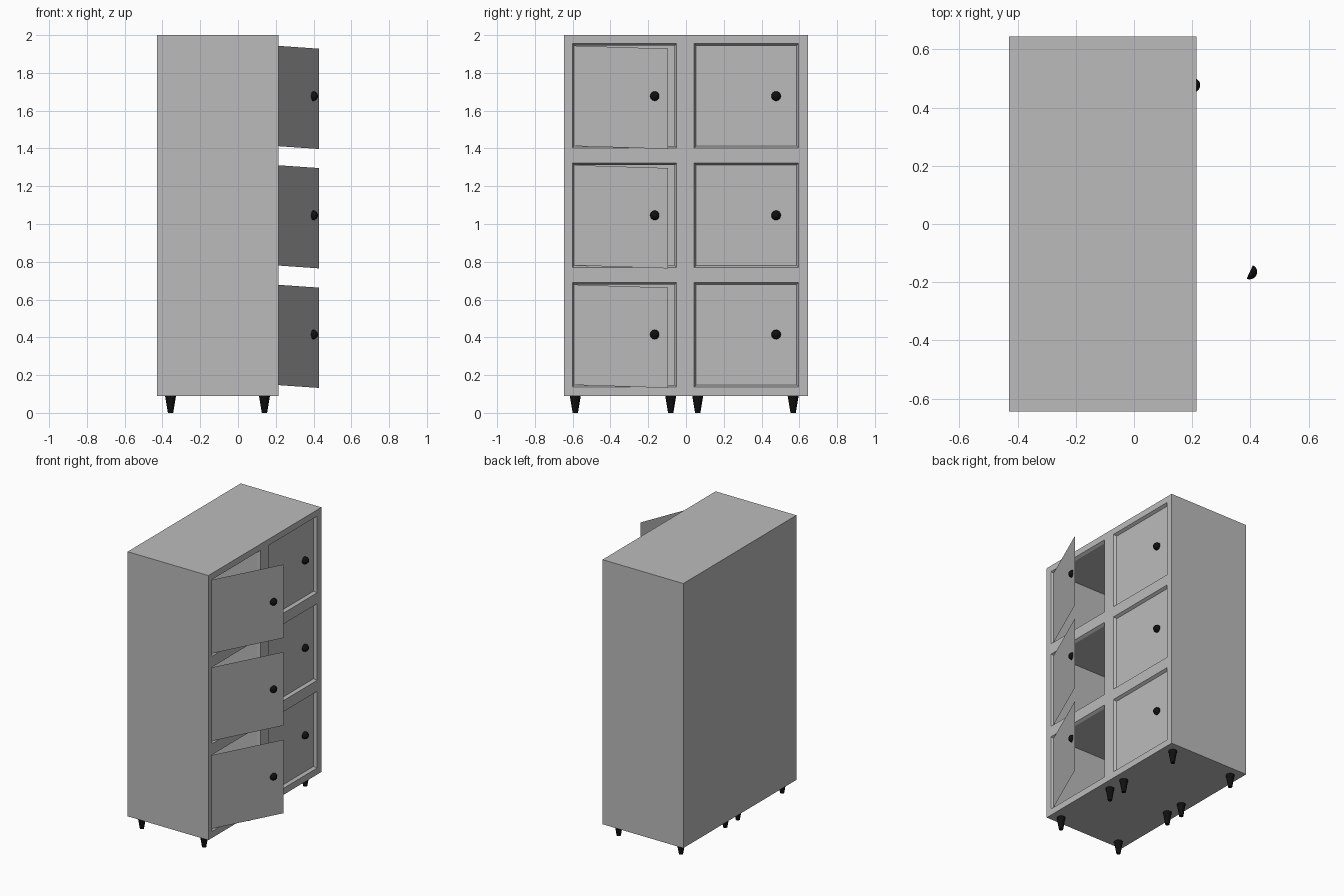
import bpy, bmesh, math
from mathutils import Matrix, Vector

if "Cube" in bpy.data.objects:
    bpy.data.objects.remove(bpy.data.objects["Cube"])


def material(name, value):
    m = bpy.data.materials.new(name)
    m.diffuse_color = (value, value, value, 1)
    m.use_nodes = True
    m.node_tree.nodes["Principled BSDF"].inputs["Base Color"].default_value = m.diffuse_color
    return m


GREY = material("grey_paint", 0.5)
BLACK = material("black_metal", 0.005)

BACK, FRONT, RECESS = -0.43, 0.215, 0.195
WIDTH = 0.645
ROWS = [(0.137, 0.69), (0.77, 1.323), (1.402, 1.955)]
KNOB_Z = [0.415, 1.046, 1.677]
LIP = 0.011


def add(name, bm, mat, smooth=False):
    me = bpy.data.meshes.new(name)
    bm.to_mesh(me)
    bm.free()
    me.materials.append(mat)
    ob = bpy.data.objects.new(name, me)
    bpy.context.collection.objects.link(ob)
    if smooth:
        bpy.ops.object.select_all(action='DESELECT')
        ob.select_set(True)
        bpy.context.view_layer.objects.active = ob
        bpy.ops.object.shade_smooth_by_angle(angle=math.radians(40))
    return ob


def cabinet(name, y0):
    """Locker body with three chamfered openings and hollow compartments."""
    bm = bmesh.new()
    ys = [y0, y0 + 0.043, y0 + 0.596, y0 + WIDTH]
    zs = [0.09] + [z for row in ROWS for z in row] + [2.0]
    grid = [[bm.verts.new((BACK, y, z)) for z in zs] for y in ys]
    for i in range(len(ys) - 1):
        for j in range(len(zs) - 1):
            bm.faces.new((grid[i][j], grid[i + 1][j],
                          grid[i + 1][j + 1], grid[i][j + 1]))
    ext = bmesh.ops.extrude_face_region(bm, geom=bm.faces[:])["geom"]
    bmesh.ops.translate(bm, vec=(FRONT - BACK, 0, 0),
                        verts=[g for g in ext if isinstance(g, bmesh.types.BMVert)])
    bmesh.ops.recalc_face_normals(bm, faces=bm.faces[:])
    # openings: sloped lip, then the compartment behind it
    holes = []
    for f in bm.faces:
        c = f.calc_center_median()
        if c.x > FRONT - 0.001 and ys[1] < c.y < ys[2] and \
                any(a < c.z < b for a, b in ROWS):
            holes.append(f)
    bmesh.ops.inset_individual(bm, faces=holes, thickness=LIP, use_even_offset=True)
    for f in holes:
        for v in f.verts:
            v.co.x = RECESS
    for f in bmesh.ops.extrude_discrete_faces(bm, faces=holes)["faces"]:
        for v in f.verts:
            v.co.x = BACK + 0.02
    add(name, bm, GREY)


def door(name, hinge, free, z0, z1, sag=0.0):
    """Thin sheet door between two plan points; sag lowers the free edge."""
    bm = bmesh.new()
    pts = [(*hinge, z0), (*free, z0 - sag), (*free, z1 - sag), (*hinge, z1)]
    bm.faces.new([bm.verts.new(p) for p in pts])
    add(name, bm, GREY)


def knob(name, pos, angle):
    """Half-sphere knob, flat side on the door."""
    bm = bmesh.new()
    bmesh.ops.create_uvsphere(bm, u_segments=16, v_segments=10, radius=0.0255)
    cut = bmesh.ops.bisect_plane(bm, geom=bm.verts[:] + bm.edges[:] + bm.faces[:],
                                 plane_co=(0, 0, 0), plane_no=(0, 0, 1),
                                 dist=1e-5, clear_inner=True)
    bmesh.ops.holes_fill(bm, edges=[e for e in bm.edges if e.is_boundary])
    rot = Matrix.Rotation(angle, 4, 'Z') @ Matrix.Rotation(math.pi / 2, 4, 'Y')
    bmesh.ops.transform(bm, matrix=Matrix.Translation(pos) @ rot, verts=bm.verts[:])
    add(name, bm, BLACK, True)


def leg(name, x, y):
    """Tapered foot."""
    bm = bmesh.new()
    bmesh.ops.create_cone(bm, cap_ends=True, segments=16, radius1=0.014,
                          radius2=0.029, depth=0.09,
                          matrix=Matrix.Translation((x, y, 0.045)))
    add(name, bm, BLACK, True)


cabinet("left_cabinet", -WIDTH)
cabinet("right_cabinet", 0.0)

# open doors on the left column, closed doors on the right
hinge, free = Vector((0.2, -0.593)), Vector((0.43, -0.095))
swing = free - hinge
turn = -math.atan2(swing.x, swing.y)
for i, (z0, z1) in enumerate(ROWS):
    z0, z1 = z0 + LIP, z1 - LIP
    door(f"open_door_{i + 1}", hinge, free, z0, z1, 0.016)
    p = hinge + swing * 0.86
    knob(f"open_door_knob_{i + 1}", (p.x, p.y, KNOB_Z[i]), turn)
    door(f"closed_door_{i + 1}", (RECESS, 0.043 + LIP), (RECESS, 0.596 - LIP), z0, z1)
    knob(f"closed_door_knob_{i + 1}", (RECESS + 0.007, 0.477, KNOB_Z[i]), 0)
    # short stem joining the closed knob to its door
    bm = bmesh.new()
    bmesh.ops.create_cone(bm, cap_ends=True, segments=16, radius1=0.0255, radius2=0.0255,
                          depth=0.007,
                          matrix=Matrix.Translation((RECESS + 0.0035, 0.477, KNOB_Z[i]))
                          @ Matrix.Rotation(math.pi / 2, 4, 'Y'))
    add(f"knob_stem_{i + 1}", bm, BLACK, True)

# four legs under each cabinet
n = 0
for y in (-0.586, -0.081, 0.062, 0.567):
    for x in (-0.357, 0.14):
        n += 1
        leg(f"leg_{n}", x, y)
